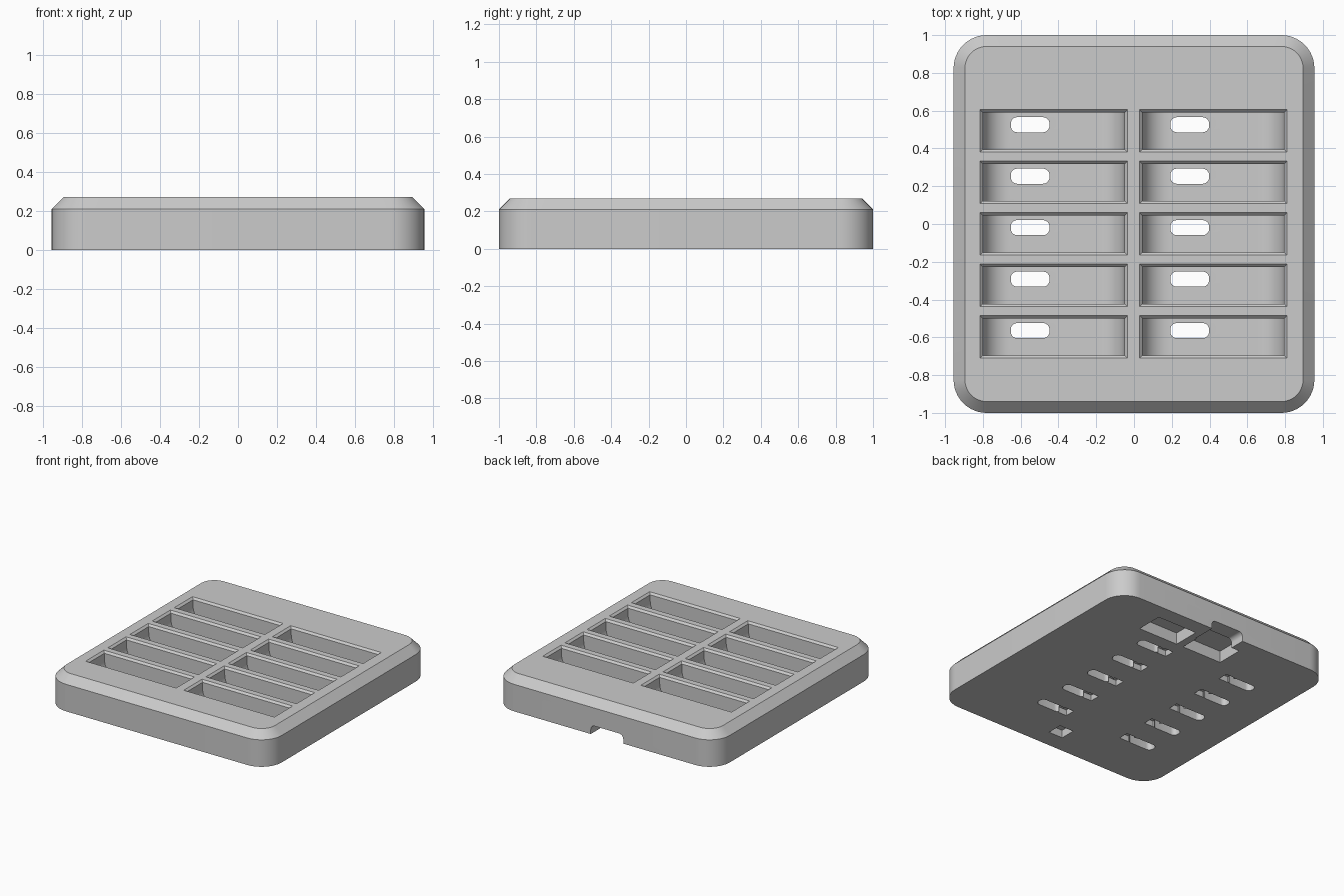
import bpy, bmesh, math
from mathutils import Vector

cube = bpy.data.objects.get("Cube")
if cube:
    bpy.data.objects.remove(cube, do_unlink=True)

grey = bpy.data.materials.new("light grey plastic")
grey.use_nodes = True
colour = (0.6, 0.6, 0.6, 1)
grey.diffuse_color = colour
grey.node_tree.nodes["Principled BSDF"].inputs["Base Color"].default_value = colour


def rounded(cx, cy, w, h, r, steps=6):
    """Counter-clockwise outline of a rectangle; r = 0 gives plain corners."""
    if r == 0:
        return [(cx + sx * w / 2, cy + sy * h / 2)
                for sx, sy in ((1, 1), (-1, 1), (-1, -1), (1, -1))]
    pts = []
    for k, (sx, sy) in enumerate(((1, 1), (-1, 1), (-1, -1), (1, -1))):
        for i in range(steps + 1):
            a = math.pi / 2 * (k + i / steps)
            pts.append((cx + sx * (w / 2 - r) + r * math.cos(a),
                        cy + sy * (h / 2 - r) + r * math.sin(a)))
    return pts


def loft(bm, rings):
    """Closed solid through rings of equal point count."""
    loops = [[bm.verts.new(p) for p in ring] for ring in rings]
    n = len(loops[0])
    for a, b in zip(loops, loops[1:]):
        for i in range(n):
            bm.faces.new((a[i], a[(i + 1) % n], b[(i + 1) % n], b[i]))
    bm.faces.new(loops[0][::-1])
    bm.faces.new(loops[-1])


def upright(bm, outline, z0, z1):
    loft(bm, [[(x, y, z) for x, y in outline] for z in (z0, z1)])


def along_y(bm, outline, y0, y1):
    loft(bm, [[(x, y, z) for x, z in outline] for y in (y0, y1)])


def make(name, bm):
    bmesh.ops.recalc_face_normals(bm, faces=bm.faces)
    mesh = bpy.data.meshes.new(name)
    bm.to_mesh(mesh)
    bm.free()
    mesh.materials.append(grey)
    ob = bpy.data.objects.new(name, mesh)
    bpy.context.scene.collection.objects.link(ob)
    return ob


# Main block with rounded corners and a bevelled top edge
H = 0.27
bm = bmesh.new()
loft(bm, [[(x, y, z) for x, y in rounded(0, 0, 1.91 - 2 * d, 2 - 2 * d, 0.175 - d, 12)]
          for z, d in ((0, 0), (0.21, 0), (H, 0.06))])
body = make("tray_body", bm)

columns = (-0.425, 0.42)
rows = [0.4925 - 0.2725 * i for i in range(5)]
L, W, FLOOR, R = 0.75, 0.195, 0.07, 0.14

pockets, rims, slots, recesses = (bmesh.new() for _ in range(4))
for cx in columns:
    # Scooped profile: upright ends curving into a flat floor
    profile = [(cx + L / 2, 0.4), (cx - L / 2, 0.4)]
    for i in range(11):
        a = math.pi + math.pi / 2 * i / 10
        profile.append((cx - L / 2 + R + R * math.cos(a), FLOOR + R + R * math.sin(a)))
    for i in range(11):
        a = 1.5 * math.pi + math.pi / 2 * i / 10
        profile.append((cx + L / 2 - R + R * math.cos(a), FLOOR + R + R * math.sin(a)))
    for cy in rows:
        along_y(pockets, profile, cy - W / 2, cy + W / 2)
        # Bevelled rim of each pocket
        loft(rims, [[(x, y, z) for x, y in rounded(cx, cy, L + 2 * d, W + 2 * d, 0)]
                    for z, d in ((H - 0.015, 0), (H + 0.015, 0.03))])
        # Slot through the floor and a blind notch beside it underneath
        sx = cx - 0.125
        upright(slots, rounded(sx, cy + 0.033, 0.205, 0.08, 0.034), -0.1, 0.15)
        side = 1 if cx < 0 else -1
        upright(recesses, rounded(sx + side * 0.137, cy + 0.036, 0.08, 0.08, 0), -0.1, 0.045)

# Underside bays, front recess and rear cable opening
for bx in (0.34, -0.06):
    upright(recesses, rounded(bx, 0.775, 0.34, 0.21, 0), -0.1, 0.09)
upright(recesses, rounded(0, -0.8, 0.12, 0.12, 0), -0.1, 0.06)
along_y(slots, rounded(-0.02, 0, 0.28, 0.14, 0.035), 0.82, 1.1)

cutters = []
for name, bm in (("pocket_cutter", pockets), ("rim_cutter", rims),
                 ("slot_cutter", slots), ("recess_cutter", recesses)):
    cutter = make(name, bm)
    cutter.hide_render = True
    mod = body.modifiers.new(name, "BOOLEAN")
    mod.operation = "DIFFERENCE"
    mod.solver = "EXACT"
    mod.object = cutter
    cutters.append(cutter)

# Bake the cuts, then drop the cutters
bpy.context.view_layer.update()
result = bpy.data.meshes.new_from_object(
    body.evaluated_get(bpy.context.evaluated_depsgraph_get()))
body.modifiers.clear()
body.data = result
result.materials.clear()
result.materials.append(grey)
for face in result.polygons:
    face.material_index = 0
for cutter in cutters:
    bpy.data.objects.remove(cutter, do_unlink=True)

bpy.ops.object.select_all(action="DESELECT")
body.select_set(True)
bpy.context.view_layer.objects.active = body
bpy.ops.object.shade_smooth_by_angle(angle=math.radians(30))
